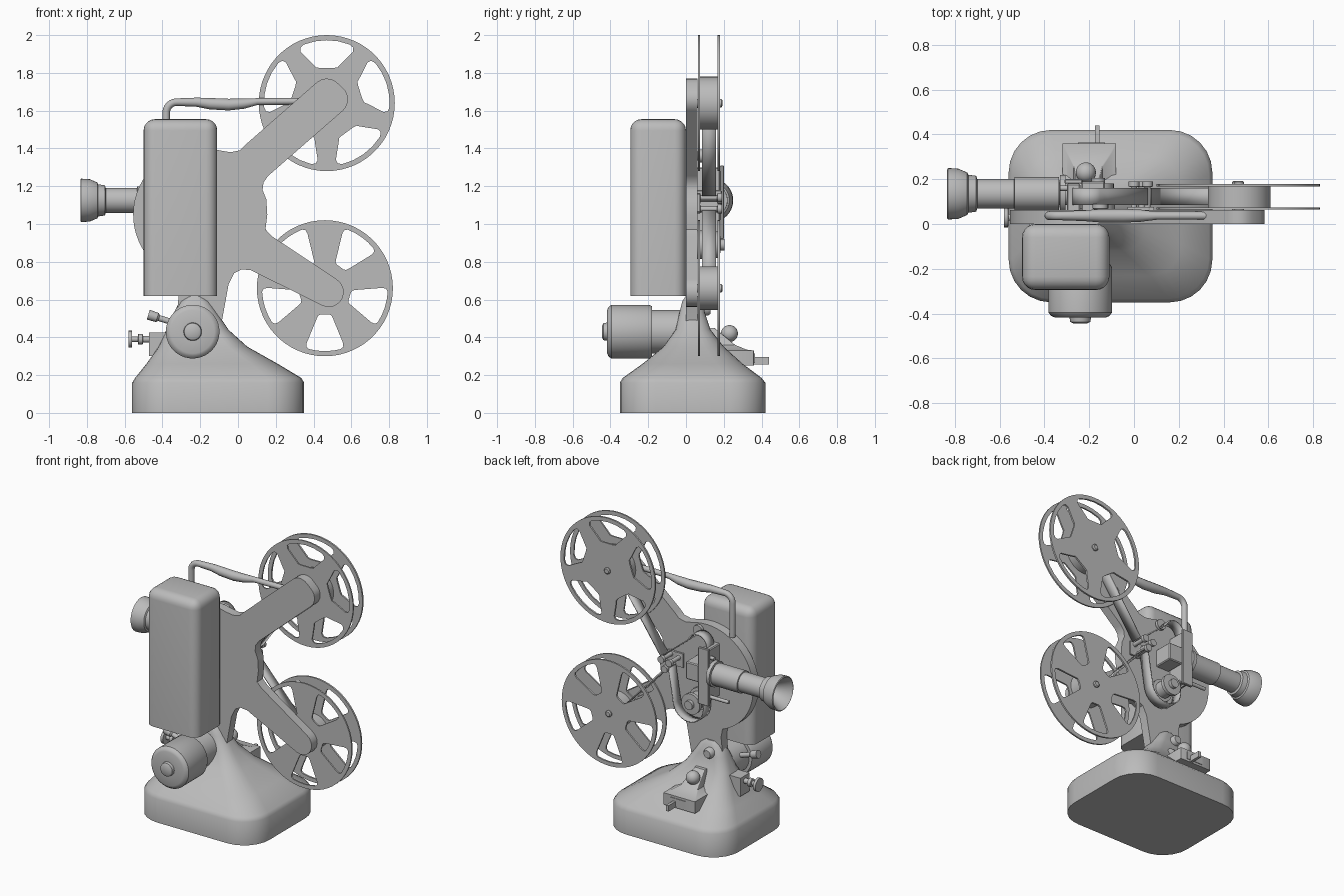
import bpy, bmesh
from math import sin, cos, pi, radians
from mathutils import Vector, Matrix

if "Cube" in bpy.data.objects:
    bpy.data.objects.remove(bpy.data.objects["Cube"])

grey = bpy.data.materials.new("plain_grey")
grey.use_nodes = True
COLOUR = (0.5, 0.5, 0.5, 1)
grey.diffuse_color = COLOUR
grey.node_tree.nodes["Principled BSDF"].inputs["Base Color"].default_value = COLOUR


def finish(name, bm, angle=35):
    bmesh.ops.remove_doubles(bm, verts=bm.verts, dist=0.0002)
    bmesh.ops.recalc_face_normals(bm, faces=bm.faces)
    me = bpy.data.meshes.new(name)
    bm.to_mesh(me)
    bm.free()
    me.materials.append(grey)
    ob = bpy.data.objects.new(name, me)
    bpy.context.collection.objects.link(ob)
    bpy.ops.object.select_all(action="DESELECT")
    ob.select_set(True)
    bpy.context.view_layer.objects.active = ob
    bpy.ops.object.shade_smooth_by_angle(angle=radians(angle))
    return ob


def loft(name, rings, angle=35):
    """Skin a list of equal rings and cap both ends."""
    bm = bmesh.new()
    loops = [[bm.verts.new(p) for p in ring] for ring in rings]
    n = len(loops[0])
    for a, b in zip(loops, loops[1:]):
        for i in range(n):
            j = (i + 1) % n
            bm.faces.new((a[i], a[j], b[j], b[i]))
    bm.faces.new(loops[0])
    bm.faces.new(loops[-1])
    return finish(name, bm, angle)


def turned(name, start, axis, profile, sides=32):
    """Turn (distance, radius) points about an axis through start."""
    rot = Vector(axis).to_track_quat("Z", "Y")
    rings = []
    for t, r in profile:
        rings.append([Vector(start) + rot @ Vector((r * cos(2 * pi * i / sides),
                      r * sin(2 * pi * i / sides), t)) for i in range(sides)])
    return loft(name, rings)


def rounded_ring(z, x0, x1, y0, y1, r, steps=7):
    ring = []
    for k, (cx, cy) in enumerate(((x1 - r, y1 - r), (x0 + r, y1 - r),
                                  (x0 + r, y0 + r), (x1 - r, y0 + r))):
        for i in range(steps):
            a = pi / 2 * (k + i / (steps - 1))
            ring.append((cx + r * cos(a), cy + r * sin(a), z))
    return ring


def box(name, lo, hi, bevel=0.0, keep_bottom=False, segments=5):
    lo, hi = Vector(lo), Vector(hi)
    bm = bmesh.new()
    bmesh.ops.create_cube(bm, size=1, matrix=Matrix.Translation((lo + hi) / 2)
                          @ Matrix.Diagonal((*(hi - lo), 1)))
    if bevel:
        edges = [e for e in bm.edges if not keep_bottom
                 or max(v.co.z for v in e.verts) > lo.z + 0.01]
        bmesh.ops.bevel(bm, geom=edges, offset=bevel, segments=segments, profile=0.5,
                        affect="EDGES")
    return finish(name, bm)


def from_curve(name, cu, matrix=Matrix()):
    ob = bpy.data.objects.new(name + "_curve", cu)
    bpy.context.collection.objects.link(ob)
    dg = bpy.context.evaluated_depsgraph_get()
    me = bpy.data.meshes.new_from_object(ob.evaluated_get(dg))
    bm = bmesh.new()
    bm.from_mesh(me)
    bm.transform(matrix)
    bpy.data.objects.remove(ob)
    bpy.data.meshes.remove(me)
    return finish(name, bm)


def add_spline(cu, points, radii=None, cyclic=True):
    sp = cu.splines.new("POLY")
    sp.points.add(len(points) - 1)
    for i, p in enumerate(points):
        sp.points[i].co = (*p, 1) if len(p) == 3 else (*p, 0, 1)
        sp.points[i].radius = radii[i] if radii else 1
    sp.use_cyclic_u = cyclic


def plate(name, outlines, y0, y1):
    """Upright plate; the first outline is the rim, the others are holes."""
    cu = bpy.data.curves.new(name, "CURVE")
    cu.dimensions, cu.fill_mode, cu.extrude = "2D", "BOTH", (y1 - y0) / 2
    for o in outlines:
        add_spline(cu, o)
    m = Matrix.Translation((0, (y0 + y1) / 2, 0)) @ Matrix.Rotation(pi / 2, 4, "X")
    return from_curve(name, cu, m)


def strip(name, path, y0=0.085, y1=0.16):
    bm = bmesh.new()
    rows = [[bm.verts.new((x, y, z)) for y in (y0, y1)] for x, z in path]
    for a, b in zip(rows, rows[1:]):
        bm.faces.new((a[0], a[1], b[1], b[0]))
    ob = finish(name, bm)
    mod = ob.modifiers.new("thickness", "SOLIDIFY")
    mod.thickness, mod.offset = 0.008, 0


def arc(cx, cz, r, a0, a1, n):
    return [(cx + r * cos(radians(a0 + (a1 - a0) * i / n)),
             cz + r * sin(radians(a0 + (a1 - a0) * i / n))) for i in range(n + 1)]


# Base and pedestal
loft("base", [rounded_ring(*s) for s in (
    (0, -.56, .35, -.35, .42, .19), (.16, -.56, .35, -.35, .42, .19),
    (.185, -.545, .335, -.335, .4, .18), (.26, -.485, .21, -.23, .3, .14),
    (.35, -.42, .05, -.12, .2, .1), (.44, -.38, -.05, -.055, .13, .07),
    (.53, -.34, -.11, -.035, .1, .06), (.59, -.31, -.15, -.02, .09, .05),
    (.62, -.27, -.19, 0, .07, .03))], 40)
turned("pivot_bolt", (-.25, .06, .55), (0, 1, 0), [(0, .035), (.055, .035), (.07, .025)], 20)

# Switch housing, ball and lever
loft("switch_housing", [rounded_ring(*s, 3) for s in (
    (.25, -.32, -.08, .1, .36, .005), (.33, -.32, -.08, .1, .36, .005),
    (.335, -.3, -.1, .1, .32, .005), (.36, -.27, -.14, .08, .26, .005),
    (.45, -.25, -.17, .05, .15, .005))], 25)
turned("switch_ball", (-.215, .23, .42), (0, 1, 0),
       [(-.045 * cos(pi * i / 12), max(.0005, .045 * sin(pi * i / 12))) for i in range(13)], 24)
box("switch_lever", (-.175, .35, .255), (-.155, .44, .295))
box("switch_slot_plate", (-.25, .358, .265), (-.13, .364, .315))

# Tilt screw on the side of the pedestal
box("tilt_block", (-.47, -.02, .3), (-.34, .08, .425))
turned("tilt_screw", (-.58, .03, .39), (1, 0, 0),
       [(0, .045), (.018, .045), (.02, .015), (.05, .015), (.052, .028),
        (.075, .028), (.077, .018), (.12, .018)], 20)
turned("side_lever", (-.475, -.11, .52), (.95, 0, -.3),
       [(0, .027), (.05, .025), (.06, .016), (.18, .016)], 16)

# Motor
turned("motor", (-.24, -.445, .43), (0, 1, 0),
       [(0, .03), (.008, .045), (.027, .048), (.028, .115), (.034, .13), (.05, .142),
        (.25, .142), (.265, .135), (.266, .115), (.45, .115)], 40)

# Lamp house
box("lamp_house", (-.5, -.295, .62), (-.11, 0, 1.555), .06, True)

# Main plate with two reel arms, a round body and a stem
outline = [(-.09, .46), (-.05, .68), (-.02, .74), (.02, .76), (.07, .755)]
outline += arc(.48, .64, .08, 245, 420, 8) + [(.18, .935), (.145, .97), (.155, 1.05), (.15, 1.13),
            (.13, 1.18), (.135, 1.22), (.16, 1.255)]
outline += arc(.5, 1.66, .082, -45, 35, 5) + arc(.47, 1.69, .08, 45, 130, 5)
outline += [(.04, 1.42), (.01, 1.39), (-.04, 1.38)]
outline += arc(-.2, 1.05, .355, 73, 250, 30) + [(-.31, .66), (-.33, .46)]
plate("main_plate", [outline], 0, .062)


# Reels
def reel(name, cx, cz, turn, half, inner, inner_half, hub):
    side = [(.333, 0), (.333, .4 * half), (.333, .8 * half), (.325, .95 * half),
            (.305, half), (inner + .025, inner_half), (inner + .008, .9 * inner_half),
            (inner, .6 * inner_half)]
    shape = side + [(r, -a) for r, a in side[:0:-1]]
    rims = [arc(cx, cz, .36, 0, 354, 59)]
    for k in range(5):
        c = radians(turn + 72 * k)
        rims.append([(cx + r * cos(c + a), cz + r * sin(c + a)) for r, a in shape])
    plate(name + "_front_disc", rims, .064, .074)
    plate(name + "_back_disc", rims, .167, .179)
    turned(name + "_hub", (cx, .07, cz), (0, 1, 0), [(0, hub), (.1, hub)], 40)
    turned(name + "_pin", (cx, .05, cz), (0, 1, 0), [(0, .022), (.137, .022), (.143, .015)], 16)


reel("upper_reel", .47, 1.64, 90, .47, .19, .33, .14)
reel("lower_reel", .46, .66, -90, .32, .14, .26, .115)

# Carrying handle
cu = bpy.data.curves.new("handle", "CURVE")
cu.dimensions, cu.bevel_depth, cu.bevel_resolution, cu.use_fill_caps = "3D", .02, 4, True
path = [(-.38, 1.36)] + arc(-.325, 1.59, .055, 180, 90, 6)
path += [(-.22, 1.645), (-.15, 1.637), (-.05, 1.632), (.03, 1.637), (.1, 1.648), (.36, 1.65)]
widths = [1] * 8 + [1.2, 1.5, 1.55, 1.35, .9, .9][-(len(path) - 8):]
add_spline(cu, [(x, .037, z) for x, z in path], widths[:len(path)], False)
from_curve("handle", cu)

# Lens with a hollow hood
turned("lens", (-.835, .135, 1.125), (1, 0, 0),
       [(.1, .055), (.08, .06), (.01, .1), (0, .108), (.004, .115), (.05, .112), (.09, .095),
        (.095, .085), (.13, .08), (.135, .066), (.3, .066), (.302, .074), (.5, .074),
        (.502, .05), (.56, .05)], 40)
turned("focus_ring", (-.33, .135, 1.125), (1, 0, 0), [(0, .085), (.025, .085)], 24)

# Film gate
box("gate_block", (-.3, .055, .94), (-.24, .18, 1.3), .006, segments=1)
box("gate_plate", (-.31, .18, .92), (-.23, .2, 1.31), .004, segments=1)
box("gate_box", (-.235, .055, 1.06), (-.13, .19, 1.18), .006, segments=1)
for z, length in ((.97, .17), (1.24, .06)):
    turned("gate_rod", (-.27, .16, z), (-1, 0, 0), [(0, .012), (length, .012)], 12)

# Sprocket, guide rollers and knob
ROLLER = [(0, .03), (.02, .03), (.022, .018), (.11, .018), (.112, .03), (.135, .03)]
for x, z in ((0, 1.13), (.06, 1.14), (.035, 1.08)):
    turned("guide_roller", (x, .055, z), (0, 1, 0), [(t, r * .8) for t, r in ROLLER], 16)
box("roller_bracket", (-.03, .06, 1.065), (.09, .075, 1.16))
turned("sprocket", (-.16, .055, .89), (0, 1, 0),
       [(0, .075), (.03, .075), (.032, .055), (.1, .055), (.102, .07), (.125, .07),
        (.127, .03), (.15, .03)], 28)
turned("plate_knob", (-.15, .06, 1.36), (0, 1, 0), [(0, .02), (.01, .035), (.03, .035)], 20)

# Film path from the upper reel through the gate to the lower reel
strip("upper_film", [(.36, 1.55), (.08, 1.15)])
strip("gate_film", [(.06, 1.16), (-.12, 1.31)] + arc(-.2, 1.3, .07, 50, 180, 8) + [(-.27, .93)])
strip("loop_film", [(-.24, .96)] + arc(-.13, .87, .115, 170, 350, 14) + [(.02, 1.08)])
strip("lower_film", [(.05, 1.07), (.37, .72)])
